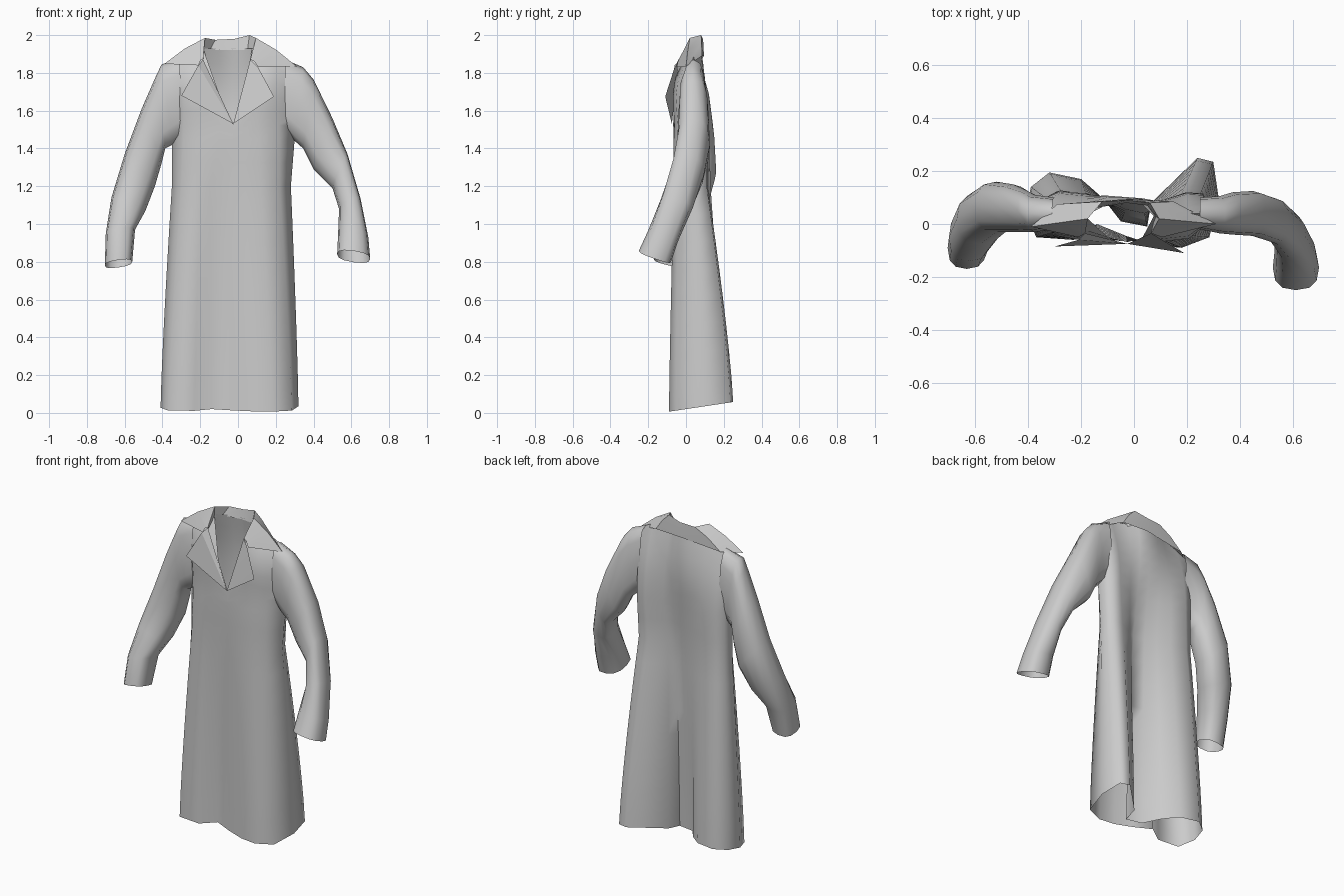
import bpy, bmesh, math
from mathutils import Vector

old = bpy.data.objects.get("Cube")
if old:
    bpy.data.objects.remove(old, do_unlink=True)

cloth = bpy.data.materials.new("grey cloth")
cloth.use_nodes = True
GREY = (0.6, 0.6, 0.6, 1)
cloth.diffuse_color = GREY
cloth.node_tree.nodes["Principled BSDF"].inputs["Base Color"].default_value = GREY


def make_object(name, bm, angle):
    bmesh.ops.remove_doubles(bm, verts=bm.verts, dist=0.0005)
    bmesh.ops.recalc_face_normals(bm, faces=bm.faces)
    mesh = bpy.data.meshes.new(name)
    bm.to_mesh(mesh)
    bm.free()
    mesh.materials.append(cloth)
    obj = bpy.data.objects.new(name, mesh)
    bpy.context.collection.objects.link(obj)
    bpy.ops.object.select_all(action='DESELECT')
    obj.select_set(True)
    bpy.context.view_layer.objects.active = obj
    bpy.ops.object.shade_smooth_by_angle(angle=math.radians(angle))


def loft(name, rows, closed, angle=75):
    """Bridge consecutive rows of points with quads."""
    bm = bmesh.new()
    grid = [[bm.verts.new(p) for p in row] for row in rows]
    count = len(rows[0])
    for a, b in zip(grid, grid[1:]):
        for i in range(count if closed else count - 1):
            j = (i + 1) % count
            bm.faces.new((a[i], a[j], b[j], b[i]))
    make_object(name, bm, angle)


def section(front, back, z):
    """Closed section: front from right to left, then back the other way."""
    return [Vector((x, y, z)) for x, y in front + back[::-1]]


# Body: sections at hem, waist and chest, and the shoulder and neck edge
hem = section(
    [(-.41, .05), (-.37, -.05), (-.23, -.06), (-.14, .0), (-.03, -.045),
     (.08, -.08), (.18, -.09), (.285, -.05), (.32, .1)],
    [(-.39, .14), (-.32, .195), (-.2, .17), (-.12, .1), (-.05, .01), (.05, -.01), (.065, .08),
     (.24, .25), (.3, .235)], 0)
for p in hem:
    p.z = .02 + .15 * p.y
waist = section(
    [(-.35, .04), (-.3, -.03), (-.2, -.055), (-.15, -.045), (-.03, -.06),
     (.04, -.065), (.12, -.065), (.22, -.045), (.28, .04)],
    [(-.335, .1), (-.28, .13), (-.18, .11), (-.1, .08), (-.03, .055), (.04, .04), (.08, .06),
     (.18, .115), (.25, .11)], 1.2)
chest = section(
    [(-.35, .04), (-.29, -.03), (-.19, -.055), (-.1, -.06), (-.03, -.065),
     (.04, -.065), (.11, -.065), (.22, -.045), (.3, .04)],
    [(-.335, .1), (-.28, .125), (-.18, .115), (-.1, .095), (-.03, .08), (.04, .075), (.1, .085),
     (.2, .12), (.26, .115)], 1.45)
ridge = section(
    [(-.39, .04), (-.28, .04), (-.185, .03), (-.1, -.05), (-.025, -.068),
     (.03, -.055), (.075, .03), (.2, .04), (.33, .04)],
    [(-.335, .04), (-.28, .04), (-.185, .03), (-.1, .075), (-.03, .08), (.03, .075), (.075, .03),
     (.2, .04), (.265, .04)], 0)
for i, p in enumerate(ridge):
    out = min(p.x + .39, .33 - p.x)
    p.z = 1.83 + min(out, .2) * .5
    if i in (3, 5):
        p.z = 1.69
    if i == 4:
        p.z = 1.53


def blend(a, b, t, bulge=0):
    row = []
    for i, (p, q) in enumerate(zip(a, b)):
        v = p.lerp(q, t)
        if i in (1, 2, 6, 7):
            v.y -= bulge * 2.6 * math.sin(math.pi * t ** 1.5)
        elif i > 8:
            v.y += bulge * math.sin(math.pi * t)
        row.append(v)
    return row


# The skirt hangs nearly straight near the hem and draws in towards the waist
rows = []
for i in range(8):
    t = i / 8
    row = blend(hem, waist, t ** 1.25)
    for v, p in zip(row, hem):
        v.z = p.z + (1.2 - p.z) * t
    rows.append(row)
rows += [waist, blend(waist, chest, .5)]
rows += [blend(chest, ridge, i / 6, .022) for i in range(7)]
loft("coat_body", rows, True)


def soft_square(value):
    return math.copysign(abs(value) ** .78, value)


# Sleeves: outer x, z, inner x, z, centre y and half depth of each section
def sleeve(name, sections, cuff_tilt):
    rows = []
    for k, (xo, zo, xi, zi, yc, depth) in enumerate(sections):
        tilt = cuff_tilt * k / (len(sections) - 1)
        centre = Vector(((xo + xi) / 2, yc, (zo + zi) / 2))
        across = Vector(((xo - xi) / 2, 0, (zo - zi) / 2))
        through = Vector((0, depth, -tilt))
        rows.append([centre + across * soft_square(math.cos(a)) + through * soft_square(math.sin(a))
                     for a in (math.tau * i / 12 for i in range(12))])
    loft(name, rows, True)


sleeve("right_sleeve", [
    (-.31, 1.875, -.29, 1.47, .04, .06), (-.405, 1.845, -.345, 1.42, .04, .07),
    (-.44, 1.77, -.385, 1.4, .05, .08), (-.51, 1.61, -.405, 1.32, .06, .09),
    (-.6, 1.37, -.44, 1.2, .065, .095), (-.67, 1.14, -.49, 1.07, .02, .095),
    (-.7, .95, -.545, .97, -.05, .09), (-.705, .78, -.56, .8, -.09, .08)], .02)
sleeve("left_sleeve", [
    (.25, 1.87, .25, 1.5, .04, .06), (.345, 1.83, .3, 1.44, .035, .07),
    (.4, 1.765, .345, 1.4, .04, .08), (.5, 1.56, .4, 1.29, .04, .085),
    (.58, 1.37, .5, 1.19, .01, .085), (.65, 1.13, .535, 1.08, -.05, .085),
    (.69, .93, .53, .95, -.12, .08), (.7, .815, .525, .84, -.165, .085)], .03)

# Collar: neck stand, fold line and the leaf lying over the shoulders
stand = [(-.185, -.03, 1.86), (-.185, .03, 1.91), (-.15, .06, 1.92), (-.03, .08, 1.92),
         (.05, .07, 1.92), (.08, .03, 1.91), (.065, -.03, 1.86)]
fold = [(-.185, -.035, 1.87), (-.175, .02, 1.985), (-.12, .085, 1.975), (-.02, .09, 1.98),
        (.06, .08, 2), (.095, .02, 1.985), (.065, -.035, 1.87)]
leaf = [(-.21, -.05, 1.84), (-.39, -.01, 1.848), (-.29, .075, 1.86), (-.02, .095, 1.89),
        (.15, .085, 1.89), (.31, 0, 1.835), (.106, -.05, 1.83)]
drape = [(Vector(a) + Vector(b)) / 2 + Vector((0, 0, .012)) for a, b in zip(fold, leaf)]
loft("collar", [stand, fold, drape, leaf], False, 40)


# Lapels: folded-back flaps from the neck to the closing point
def lapel(name, points):
    bm = bmesh.new()
    verts = [bm.verts.new(p) for p in points]
    for a, b in zip(verts[1:], verts[2:]):
        bm.faces.new((verts[0], a, b))
    make_object(name, bm, 20)


lapel("right_lapel", [(-.025, -.075, 1.53), (-.185, -.035, 1.87), (-.21, -.06, 1.84), (-.3, -.085, 1.68)])
lapel("left_lapel", [(-.025, -.075, 1.53), (.065, -.035, 1.87), (.106, -.06, 1.83), (.19, -.11, 1.675)])
